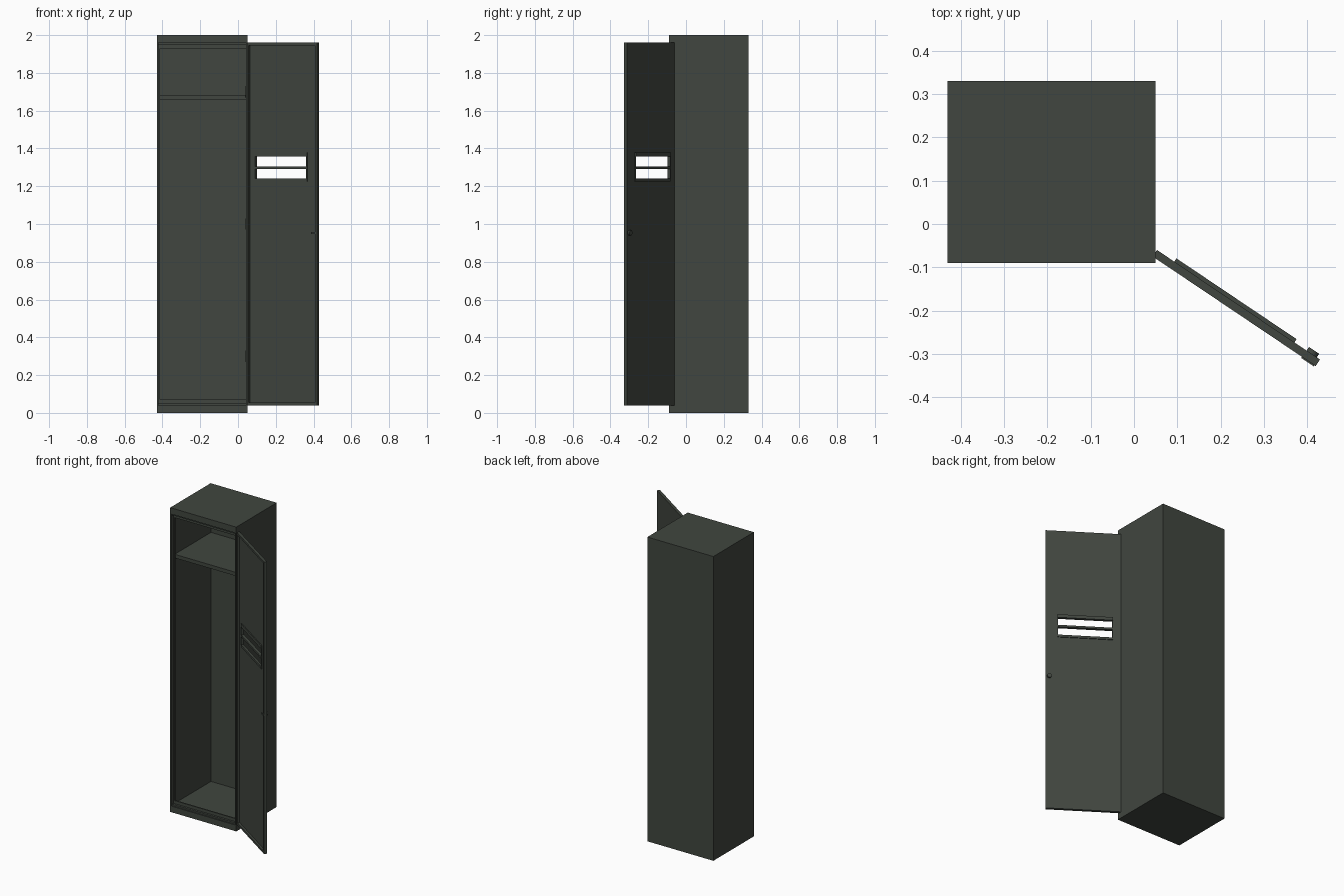
import bpy, bmesh, math
from mathutils import Matrix

if "Cube" in bpy.data.objects:
    bpy.data.objects.remove(bpy.data.objects["Cube"])

steel = bpy.data.materials.new("dark_green_steel")
steel.diffuse_color = (0.052, 0.061, 0.050, 1)
steel.use_nodes = True
steel.node_tree.nodes["Principled BSDF"].inputs["Base Color"].default_value = steel.diffuse_color


def finish(name, bm, mat=None):
    me = bpy.data.meshes.new(name)
    bm.to_mesh(me)
    bm.free()
    me.materials.append(steel)
    ob = bpy.data.objects.new(name, me)
    bpy.context.collection.objects.link(ob)
    if mat:
        ob.matrix_world = mat
    return ob


def boxes(name, spans, mat=None):
    """One object from boxes given as (x0, x1, y0, y1, z0, z1)."""
    bm = bmesh.new()
    for x0, x1, y0, y1, z0, z1 in spans:
        m = Matrix.Translation(((x0 + x1) / 2, (y0 + y1) / 2, (z0 + z1) / 2))
        m = m @ Matrix.Diagonal((x1 - x0, y1 - y0, z1 - z0, 1))
        bmesh.ops.create_cube(bm, size=1, matrix=m)
    return finish(name, bm, mat)


def cylinder(name, radius, depth, matrix, sides=16):
    bm = bmesh.new()
    bmesh.ops.create_cone(bm, cap_ends=True, segments=sides, radius1=radius,
                          radius2=radius, depth=depth, matrix=matrix)
    return finish(name, bm, door)


# Cabinet shell
X0, X1, Y0, Y1, H, T = -0.43, 0.05, -0.09, 0.33, 2.0, 0.008
boxes("left_side", [(X0, X0 + T, Y0, Y1, 0, H)])
boxes("right_side", [(X1 - T, X1, Y0, Y1, 0, H)])
boxes("back_panel", [(X0 + T, X1 - T, Y1 - T, Y1, 0, H)])
boxes("top_panel", [(X0 + T, X1 - T, Y0, Y1 - T, H - T, H)])
boxes("bottom_panel", [(X0 + T, X1 - T, Y0, Y1 - T, 0, T)])
boxes("floor", [(X0 + T, X1 - T, Y0 + 0.02, Y1 - T, 0.036, 0.045)])

# Front header and plinth, with set-back door stops behind them
for name, flip in (("header", True), ("plinth", False)):
    def z(a, b):
        return (H - b, H - a) if flip else (a, b)
    boxes(name, [(X0 + T, X1 - T, Y0, Y0 + 0.025, *z(T, 0.04))])
    boxes(name + "_stop", [(X0 + T, X1 - T, Y0 + 0.022, Y0 + 0.03, *z(0.035, 0.07)),
                           (X0 + T, X1 - T, Y0 + 0.008, Y0 + 0.022, *z(0.04, 0.05))])
boxes("left_stop", [(X0 + T, X0 + T + 0.008, Y0 + 0.022, Y0 + 0.03, 0.07, 1.93)])

# Shelf with a folded front lip
boxes("shelf", [(X0 + T, X1 - T, Y0 + 0.035, Y1 - T, 1.676, 1.682),
                (X0 + T, X1 - T, Y0 + 0.035, Y0 + 0.041, 1.658, 1.676)])

# Open door: local x runs along the door, local +y is the outer face
door = (Matrix.Translation((0.053, -0.06, 0))
        @ Matrix.Rotation(math.radians(-33.9), 4, "Z"))
W, Z0, Z1, D = 0.453, 0.04, 1.96, -0.018
U0, U1 = 0.052, 0.378
S = [1.24, 1.292, 1.305, 1.357]       # the two slot height ranges
boxes("door_sheet", [(0, U0, -0.004, 0, Z0, Z1), (U1, W, -0.004, 0, Z0, Z1),
                     (U0, U1, -0.004, 0, Z0, S[0]), (U0, U1, -0.004, 0, S[1], S[2]),
                     (U0, U1, -0.004, 0, S[3], Z1)], door)
R = 0.014
boxes("door_rim", [(0, R, D, -0.004, Z0, Z1), (W - R, W, D, -0.004, Z0, Z1),
                   (R, W - R, D, -0.004, Z0, Z0 + R),
                   (R, W - R, D, -0.004, Z1 - R, Z1)], door)

# Raised vent frame around the slots
boxes("vent_frame", [(U0 - 0.004, U1 + 0.004, -0.010, 0.009, S[3], 1.378),
                     (U0, U1, -0.010, 0.009, S[1], S[2]),
                     (U0 - 0.004, U1 + 0.004, -0.010, 0.005, 1.225, S[0]),
                     (U0 - 0.004, U0, -0.010, 0.007, S[0], S[3]),
                     (U1, U1 + 0.004, -0.010, 0.007, S[0], S[3])], door)

# Round lock and its tongue near the free edge
lock = Matrix.Translation((0.43, 0.003, 0.953)) @ Matrix.Rotation(math.pi / 2, 4, "X")
cylinder("lock", 0.014, 0.014, lock)
boxes("lock_tongue", [(0.415, 0.45, D - 0.003, D, 0.946, 0.957)], door)

# Hinge pins
for i, zc in enumerate((0.3, 1.0, 1.7)):
    cylinder(f"hinge_pin_{i + 1}", 0.005, 0.06, Matrix.Translation((0.002, D, zc)), 10)
